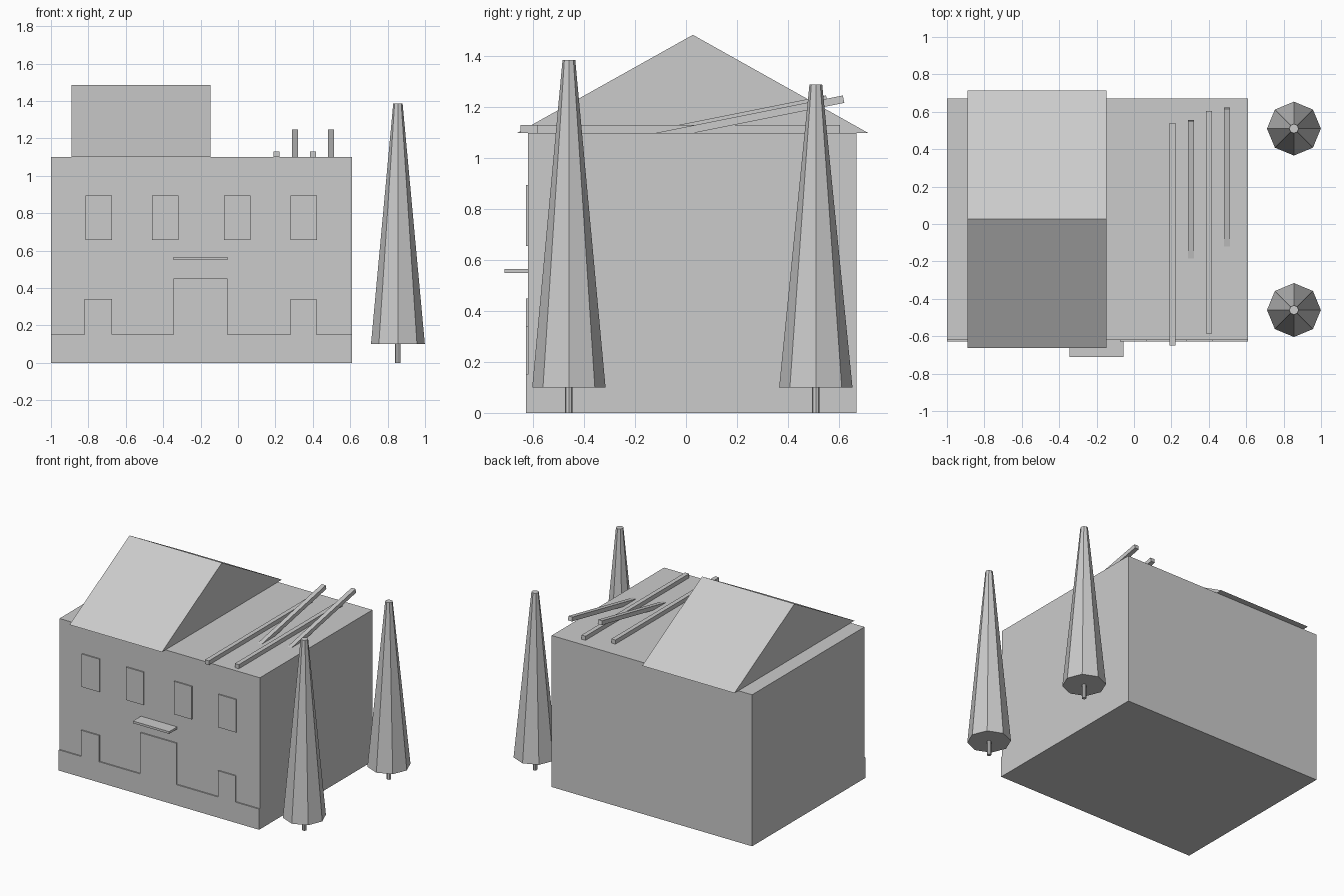
import bpy
import bmesh
from math import atan
from mathutils import Matrix, Vector

old = bpy.data.objects.get("Cube")
if old:
    bpy.data.objects.remove(old, do_unlink=True)

# One plain grey for everything
grey = bpy.data.materials.new("plain_grey")
grey.use_nodes = True
colour = (0.6, 0.6, 0.6, 1)
grey.diffuse_color = colour
grey.node_tree.nodes["Principled BSDF"].inputs["Base Color"].default_value = colour


def finish(name, bm):
    bmesh.ops.recalc_face_normals(bm, faces=bm.faces)
    mesh = bpy.data.meshes.new(name)
    bm.to_mesh(mesh)
    bm.free()
    mesh.materials.append(grey)
    obj = bpy.data.objects.new(name, mesh)
    bpy.context.collection.objects.link(obj)
    return obj


def box(name, low, high):
    low, high = Vector(low), Vector(high)
    bm = bmesh.new()
    bmesh.ops.create_cube(bm, size=1, matrix=Matrix.Translation((low + high) / 2)
                          @ Matrix.Diagonal((*(high - low), 1)))
    return finish(name, bm)


def extrude(name, points, offset):
    bm = bmesh.new()
    face = bm.faces.new([bm.verts.new(p) for p in points])
    new = bmesh.ops.extrude_face_region(bm, geom=[face], use_keep_orig=True)["geom"]
    bmesh.ops.translate(bm, vec=offset,
                        verts=[v for v in new if isinstance(v, bmesh.types.BMVert)])
    return finish(name, bm)


def cone(name, x, y, bottom, top, r1, r2):
    bm = bmesh.new()
    bmesh.ops.create_cone(bm, cap_ends=True, segments=8, radius1=r1, radius2=r2,
                          depth=top - bottom,
                          matrix=Matrix.Translation((x, y, (bottom + top) / 2)))
    return finish(name, bm)


# Main block
LEFT, RIGHT, FRONT, BACK, TOP = -1, 0.61, -0.62, 0.67, 1.1
PLATE = FRONT - 0.009
box("building_body", (LEFT, FRONT, 0), (RIGHT, BACK, TOP))

# Stepped plinth: one outline with two low bays and the entrance
outline = [(LEFT, 0), (LEFT, 0.15)]
for x1, x2, height in ((-0.82, -0.675, 0.34), (-0.345, -0.055, 0.45), (0.28, 0.42, 0.34)):
    outline += [(x1, 0.15), (x1, height), (x2, height), (x2, 0.15)]
outline += [(RIGHT, 0.15), (RIGHT, 0)]
extrude("plinth", [(x, PLATE, z) for x, z in outline], (0, FRONT - PLATE, 0))

# Upper windows and entrance canopy
for i, x in enumerate((-0.745, -0.39, -0.003, 0.352)):
    box(f"window_{i + 1}", (x - 0.071, PLATE, 0.656), (x + 0.071, FRONT, 0.895))
box("entrance_canopy", (-0.345, -0.712, 0.55), (-0.055, FRONT, 0.566))

# Gabled roof
extrude("gable_roof", [(-0.89, -0.662, TOP), (-0.89, 0.715, TOP), (-0.89, 0.027, 1.485)],
        (0.742, 0, 0))

# Flat roof beams
for i, (x, y1, y2) in enumerate(((0.205, -0.65, 0.54), (0.4, -0.585, 0.605))):
    box(f"flat_beam_{i + 1}", (x - 0.016, y1, TOP), (x + 0.016, y2, TOP + 0.03))

# Tilted beams rising out of the roof towards the back
for i, (x, y) in enumerate(((0.304, 0.55), (0.497, 0.616))):
    beam = box(f"tilted_beam_{i + 1}", (-0.016, -0.85, -0.03), (0.016, 0, 0))
    beam.location = (x, y, 1.247)
    beam.rotation_euler.x = atan(0.2)

# Trees
for name, y, top in (("front", -0.46, 1.387), ("back", 0.51, 1.29)):
    cone(f"{name}_tree_crown", 0.855, y, 0.1, top, 0.144, 0.025)
    cone(f"{name}_tree_trunk", 0.855, y, 0, 0.1, 0.015, 0.015)
